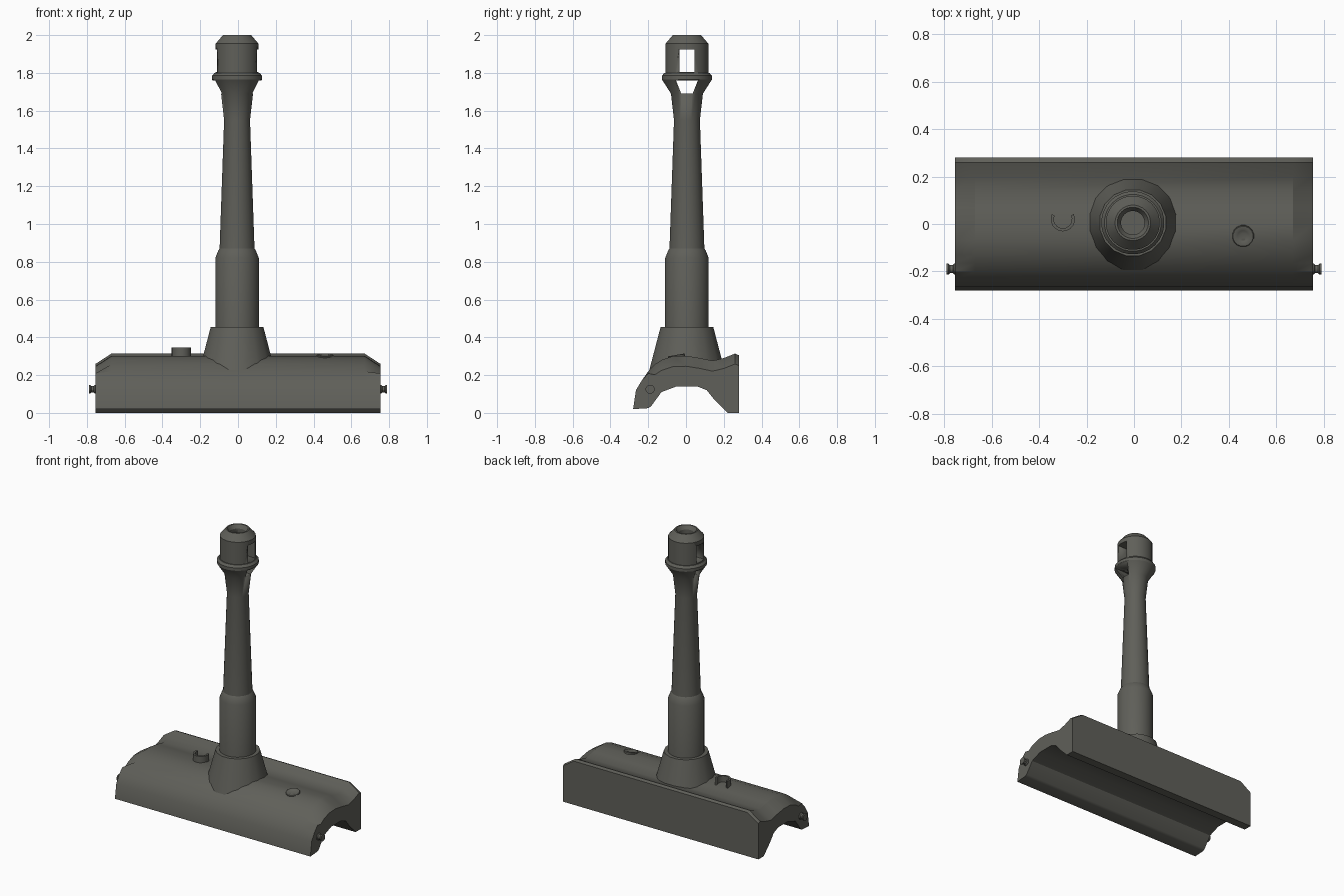
import bpy, bmesh, math
from mathutils import Matrix, Vector

if "Cube" in bpy.data.objects:
    bpy.data.objects.remove(bpy.data.objects["Cube"])

paint = bpy.data.materials.new("dark_olive_grey")
paint.use_nodes = True
COLOUR = (0.115, 0.115, 0.1, 1)
paint.diffuse_color = COLOUR
paint.node_tree.nodes["Principled BSDF"].inputs["Base Color"].default_value = COLOUR


def finish(name, bm, angle=30):
    bmesh.ops.recalc_face_normals(bm, faces=bm.faces)
    mesh = bpy.data.meshes.new(name)
    bm.to_mesh(mesh)
    bm.free()
    mesh.materials.append(paint)
    obj = bpy.data.objects.new(name, mesh)
    bpy.context.collection.objects.link(obj)
    bpy.ops.object.select_all(action='DESELECT')
    obj.select_set(True)
    bpy.context.view_layer.objects.active = obj
    bpy.ops.object.shade_smooth_by_angle(angle=math.radians(angle))
    return obj


def loft(bm, rings):
    """Join closed rings of points with quads and cap both ends."""
    loops = [[bm.verts.new(p) for p in ring] for ring in rings]
    n = len(loops[0])
    for a, b in zip(loops, loops[1:]):
        for i in range(n):
            j = (i + 1) % n
            bm.faces.new((a[i], a[j], b[j], b[i]))
    bm.faces.new(loops[0][::-1])
    bm.faces.new(loops[-1])


def lathe(name, profile, sides, matrix=Matrix(), angle=30):
    bm = bmesh.new()
    steps = [2 * math.pi * (i + 0.5) / sides for i in range(sides)]
    loft(bm, [[(r * math.cos(t), r * math.sin(t), z) for t in steps] for r, z in profile])
    bm.transform(matrix)
    return finish(name, bm, angle)


# Mantlet: curved cross-section with sloping upper ends
outer = [(-.28, .02), (-.265, .12), (-.235, .17), (-.2, .22), (-.165, .257),
         (-.13, .28), (-.07, .3), (0, .302), (.07, .291), (.14, .276),
         (.2, .29), (.26, .314), (.28, .305)]
under = [(.28, 0), (.22, 0), (.15, .07), (.11, .12), (.06, .14),
         (-.05, .14), (-.13, .11), (-.185, .035), (-.2, .025)]


def section(x, drop):
    top = [(x, y, z - drop if z > .25 else z - drop * .2 if z > .2 else z) for y, z in outer]
    return top + [(x, y, z) for y, z in under]


bm = bmesh.new()
loft(bm, [section(-.755, .055), section(-.67, 0), section(.67, 0), section(.755, .055)])
finish("mantlet", bm, 32)

# Conical collar around the barrel root
centre = Matrix.Translation((-.005, .005, 0))
lathe("barrel_collar", [(.213, .19), (.142, .455), (.115, .455)], 16, centre)

# Barrel with hollow muzzle brake
barrel = lathe("barrel", [
    (.116, .3), (.116, .82), (.1, .86), (.093, .87), (.069, 1.55), (.085, 1.69),
    (.13, 1.76), (.133, 1.765), (.133, 1.785), (.12, 1.8), (.114, 1.8),
    (.114, 1.955), (.075, 2), (.066, 2), (.05, 1.975), (.05, 1.685)], 28, centre)

# Side ports cut through the muzzle brake
bm = bmesh.new()
for low, high, bottom, top in [(1.805, 1.925, .04, .04), (1.69, 1.76, .03, .058)]:
    loft(bm, [[(x, -bottom, low), (x, bottom, low), (x, top, high), (x, -top, high)]
              for x in (-.3, .3)])
bm.transform(centre)
cutter = finish("port_cutter", bm)
cutter.hide_render = True
cut = barrel.modifiers.new("ports", 'BOOLEAN')
cut.operation = 'DIFFERENCE'
cut.solver = 'EXACT'
cut.object = cutter
bpy.ops.object.select_all(action='DESELECT')
barrel.select_set(True)
bpy.context.view_layer.objects.active = barrel
while barrel.modifiers[0] != cut:
    bpy.ops.object.modifier_move_to_index(modifier=cut.name, index=0)
bpy.ops.object.modifier_apply(modifier=cut.name)
bpy.data.objects.remove(cutter)

# Pivot pins on both ends
for side, sign in (("left", 1), ("right", -1)):
    turn = Matrix.Translation((sign * .74, -.19, .125)) @ Matrix.Rotation(sign * math.pi / 2, 4, 'Y')
    lathe(side + "_pivot_pin", [(.024, 0), (.024, .018), (.018, .024), (.018, .036),
                                (.024, .042), (.024, .05)], 12, turn)

# Sight port: shallow dished ring lying on the curved top
tilt = Matrix.Translation((.46, -.05, .296)) @ Matrix.Rotation(math.radians(10), 4, 'X')
lathe("sight_port", [(.046, -.02), (.046, .008), (.043, .011), (.03, .011),
                     (.024, .008), (.012, .006)], 16, tilt)

# Curved guard, open towards the back
bm = bmesh.new()
rings = []
for i in range(13):
    t = math.radians(155 + 230 * i / 12)
    d = Vector((math.cos(t), math.sin(t), 0))
    c = Vector((-.3, .02, 0))
    rings.append([c + d * r + Vector((0, 0, z))
                  for r, z in ((.038, .27), (.051, .27), (.051, .346), (.038, .346))])
loft(bm, rings)
finish("curved_guard", bm)
